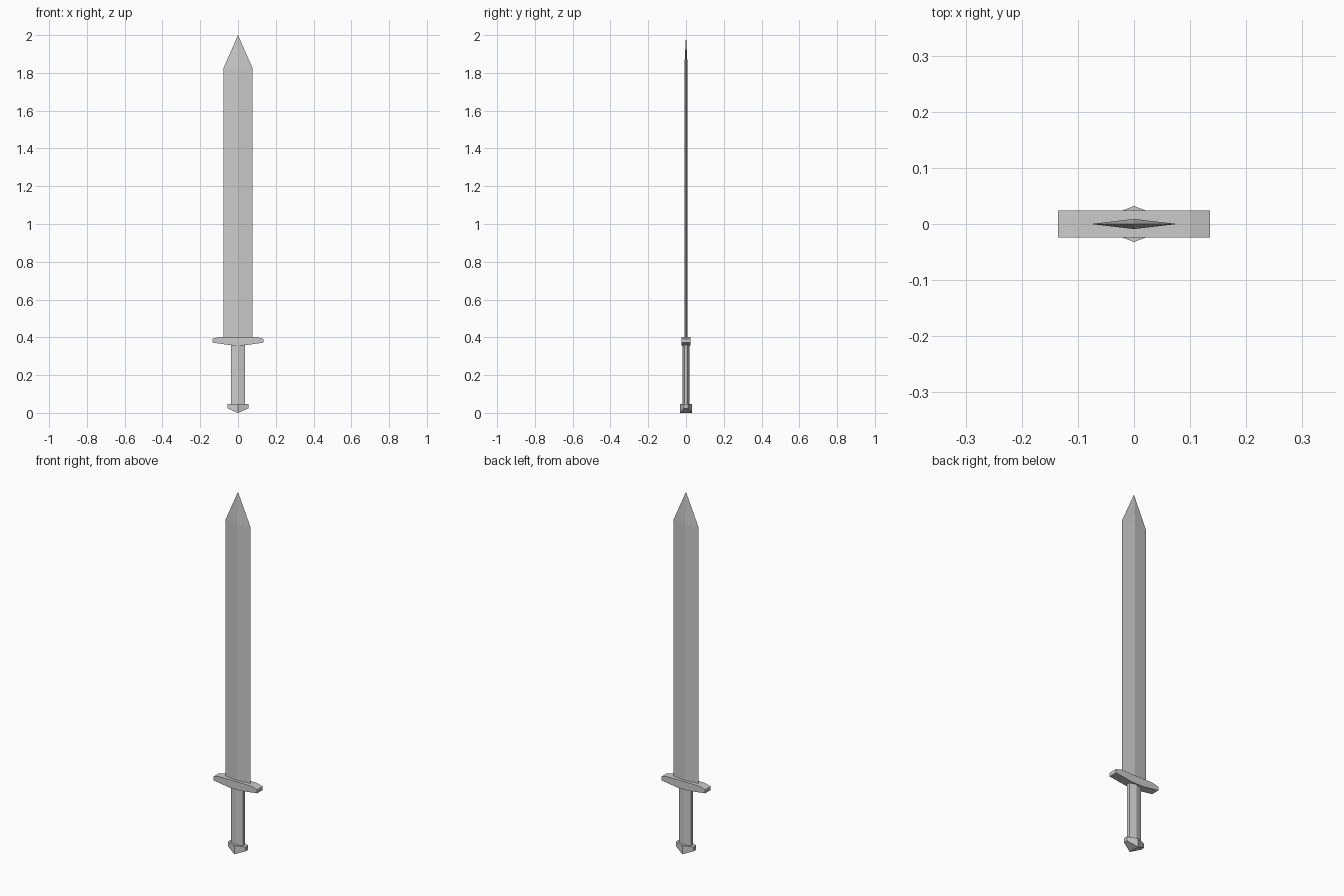
import bpy

if "Cube" in bpy.data.objects:
    bpy.data.objects.remove(bpy.data.objects["Cube"])


def make(name, verts, faces):
    mesh = bpy.data.meshes.new(name)
    mesh.from_pydata(verts, [], faces)
    mesh.validate()
    obj = bpy.data.objects.new(name, mesh)
    bpy.context.collection.objects.link(obj)
    return obj


def prism(name, bottom, top):
    """Join two matching rings of 3D points into a closed solid."""
    n = len(bottom)
    sides = [(i, (i + 1) % n, n + (i + 1) % n, n + i) for i in range(n)]
    caps = [tuple(reversed(range(n))), tuple(range(n, 2 * n))]
    return make(name, bottom + top, sides + caps)


def hexagon(half_x, half_y, side_y):
    """Six-sided section with ridges front and back and flat sides."""
    return [(0, -half_y), (half_x, -side_y), (half_x, side_y),
            (0, half_y), (-half_x, side_y), (-half_x, -side_y)]


# Blade: diamond section running up to a point
W, T = 0.077, 0.009
diamond = [(0, -T), (W, 0), (0, T), (-W, 0)]
rings = [(x, y, z) for z in (0.39, 1.825) for x, y in diamond]
faces = [(3, 2, 1, 0)]
for i in range(4):
    j = (i + 1) % 4
    faces += [(i, j, 4 + j, 4 + i), (4 + i, 4 + j, 8)]
make("blade", rings + [(0, 0, 2.0)], faces)

# Guard: mirrored front profile extruded through its depth
half = [(0.035, 0.358), (0.135, 0.372), (0.135, 0.392), (0.10, 0.402)]
profile = half + [(-x, z) for x, z in reversed(half)]
prism("guard", [(x, -0.024, z) for x, z in profile],
      [(x, 0.024, z) for x, z in profile])

# Grip: straight hexagonal bar
section = hexagon(0.036, 0.018, 0.009)
prism("grip", [(x, y, 0.045) for x, y in section],
      [(x, y, 0.37) for x, y in section])

# Pommel: hexagonal block with its underside folded to a central ridge
section = hexagon(0.055, 0.032, 0.011)
low = [(x, y, 0.0 if x == 0 else 0.024) for x, y in section]
top = [(x, y, 0.048) for x, y in section]
n = 6
sides = [(i, (i + 1) % n, n + (i + 1) % n, n + i) for i in range(n)]
make("pommel", low + top,
     sides + [(3, 2, 1, 0), (0, 5, 4, 3), tuple(range(n, 2 * n))])
